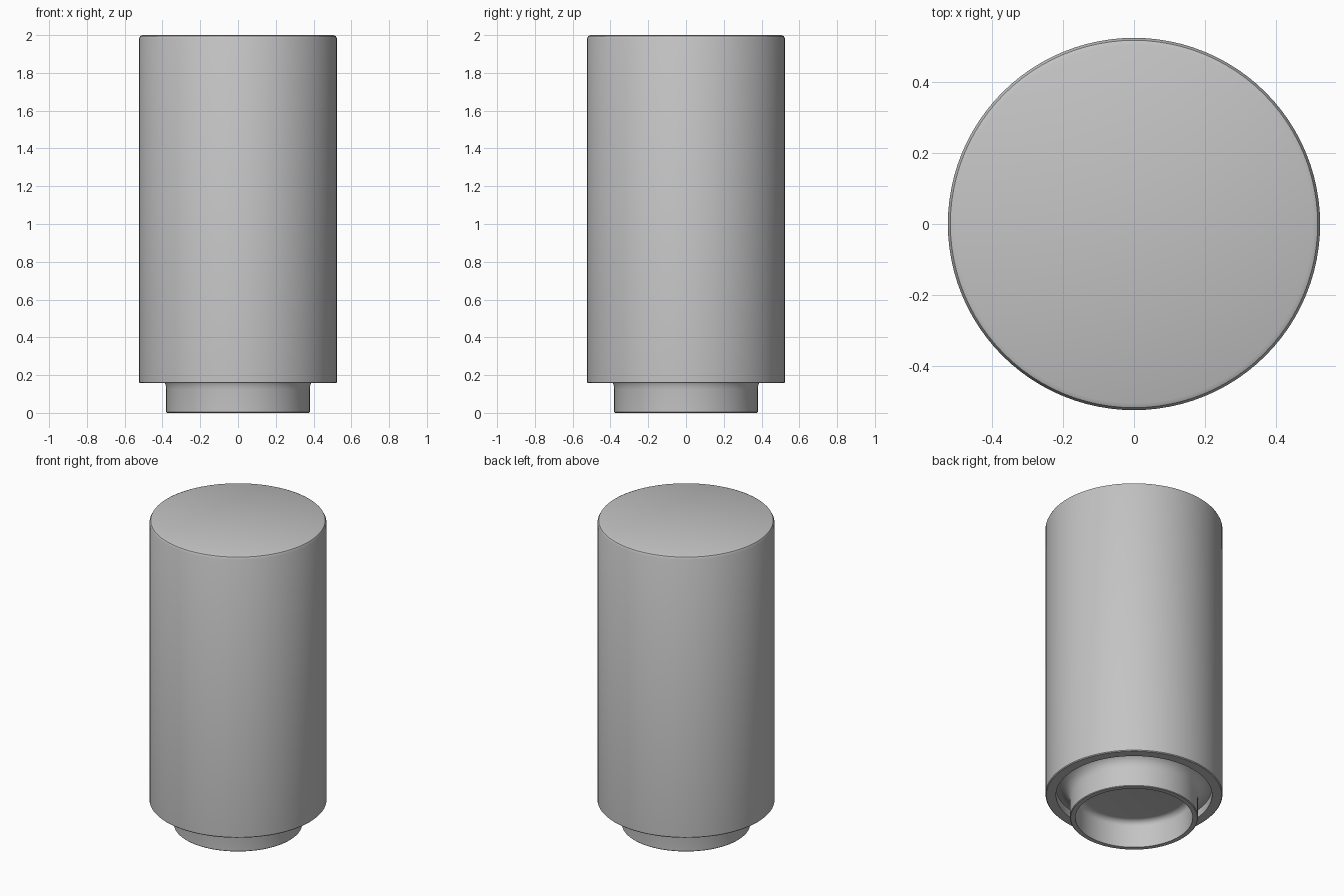
import bpy, bmesh, math

cube = bpy.data.objects.get("Cube")
if cube:
    bpy.data.objects.remove(cube, do_unlink=True)

SEGMENTS = 96

grey = bpy.data.materials.new("satin grey")
grey.use_nodes = True
grey.diffuse_color = (0.55, 0.55, 0.55, 1)
grey.node_tree.nodes["Principled BSDF"].inputs["Base Color"].default_value = grey.diffuse_color


def arc(cx, cz, r, start, end, steps=6):
    """Points of a rounded corner in the (radius, z) plane."""
    angles = [math.radians(start + (end - start) * i / steps) for i in range(steps + 1)]
    return [(cx + r * math.cos(a), cz + r * math.sin(a)) for a in angles]


def lathe(name, profile):
    """Spin a (radius, z) profile about the z axis."""
    bm = bmesh.new()
    verts = [bm.verts.new((r, 0, z)) for r, z in profile]
    edges = [bm.edges.new(pair) for pair in zip(verts, verts[1:])]
    bmesh.ops.spin(bm, geom=verts + edges, cent=(0, 0, 0), axis=(0, 0, 1),
                   angle=math.tau, steps=SEGMENTS, use_duplicate=False)
    bmesh.ops.remove_doubles(bm, verts=bm.verts, dist=0.0001)
    bmesh.ops.recalc_face_normals(bm, faces=bm.faces)
    mesh = bpy.data.meshes.new(name)
    bm.to_mesh(mesh)
    bm.free()
    mesh.materials.append(grey)
    obj = bpy.data.objects.new(name, mesh)
    bpy.context.collection.objects.link(obj)
    bpy.ops.object.select_all(action='DESELECT')
    obj.select_set(True)
    bpy.context.view_layer.objects.active = obj
    bpy.ops.object.shade_smooth_by_angle(angle=math.radians(30))
    return obj


# Cylindrical housing: chamfered top, open recess underneath
lathe("housing", [(0, 2), (0.505, 2), (0.518, 1.994), (0.525, 1.98), (0.525, 0.162),
                  (0.52, 0.157), (0.463, 0.157), (0.463, 0.33), (0, 0.33)])

# Lamp collar: hollow ring that coves outwards into the recess
cove = arc(0.463, 0.125, 0.083, 180, 90)
dish = arc(0.31, 0.14, 0.038, 0, 90)
lathe("lamp_collar", [(0.463, 0.215)] + cove[::-1] +
      [(0.38, 0.004), (0.376, 0), (0.348, 0)] + dish + [(0, 0.178)])
